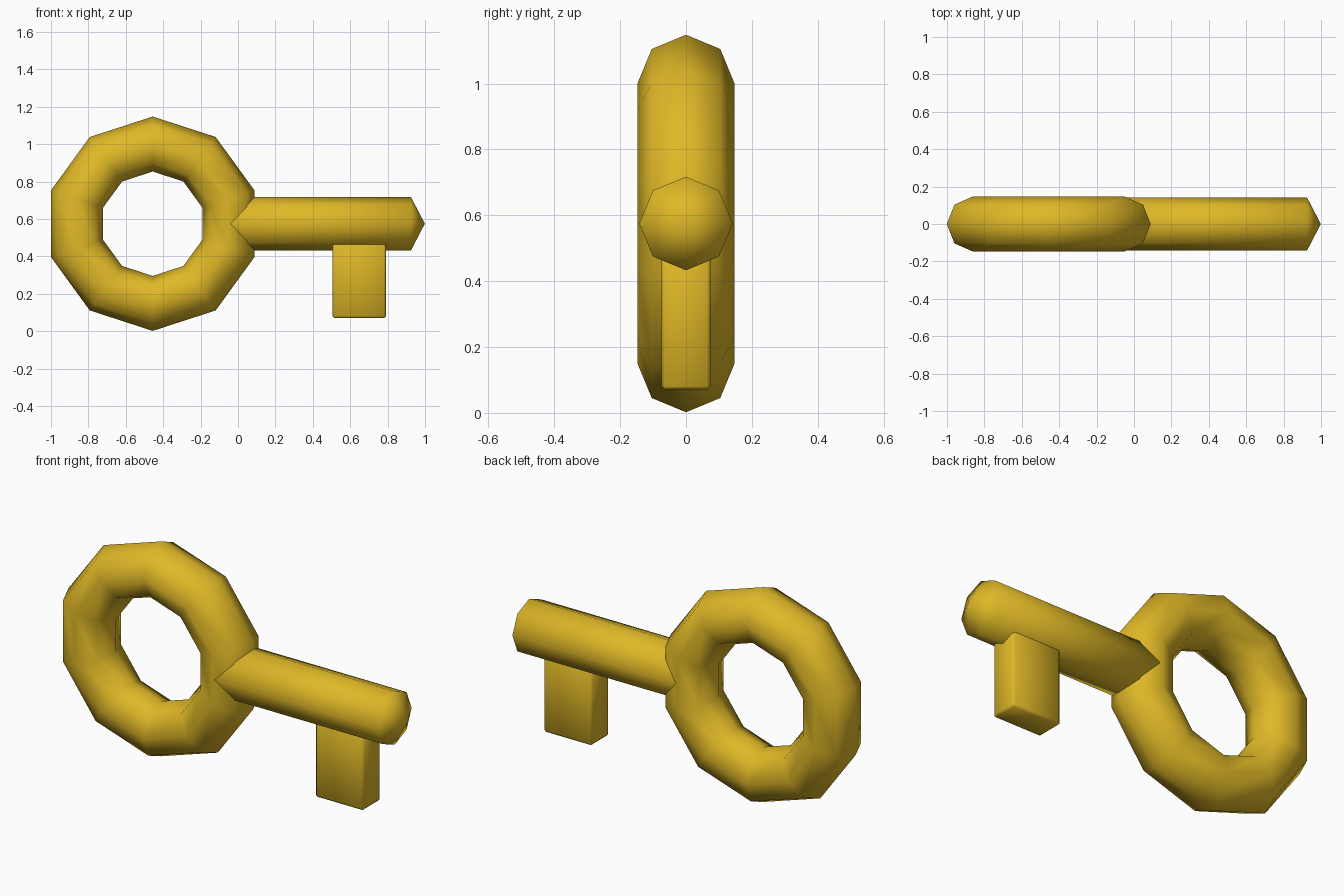
import bpy
import math

if "Cube" in bpy.data.objects:
    bpy.data.objects.remove(bpy.data.objects["Cube"])

gold = bpy.data.materials.new("gold")
gold.diffuse_color = (0.74, 0.48, 0.02, 1.0)
gold.use_nodes = True
gold.node_tree.nodes["Principled BSDF"].inputs["Base Color"].default_value = gold.diffuse_color

MID_Z = 0.575


def finish(name):
    """Name, colour and smooth the active object."""
    obj = bpy.context.object
    obj.name = name
    obj.data.materials.append(gold)
    bpy.ops.object.transform_apply(location=False, rotation=True, scale=True)
    bpy.ops.object.shade_smooth()
    return obj


# Bow: ten-sided ring with an eight-sided tube, one corner pointing up
bpy.ops.mesh.primitive_torus_add(
    major_segments=10, minor_segments=8, major_radius=0.426, minor_radius=0.147,
    location=(-0.456, 0, MID_Z), rotation=(math.pi / 2, math.radians(18), 0))
finish("bow_ring")

# Shaft: octagonal bar with low pointed ends
x0, x1, tip = -0.04, 0.925, 0.074
bpy.ops.mesh.primitive_cylinder_add(
    vertices=8, radius=0.142, depth=x1 - x0, end_fill_type='TRIFAN',
    location=((x0 + x1) / 2, 0, MID_Z), rotation=(0, math.pi / 2, 0))
for v in bpy.context.object.data.vertices:
    if math.hypot(v.co.x, v.co.y) < 0.01:
        v.co.z += math.copysign(tip, v.co.z)
finish("shaft")

# Bit: bevelled tooth hanging below the shaft
bpy.ops.mesh.primitive_cube_add(size=1, location=(0.648, 0, 0.31))
bpy.context.object.scale = (0.286, 0.15, 0.48)
bit = finish("key_bit")
bevel = bit.modifiers.new("soft_edges", 'BEVEL')
bevel.width = 0.011
bevel.segments = 1
